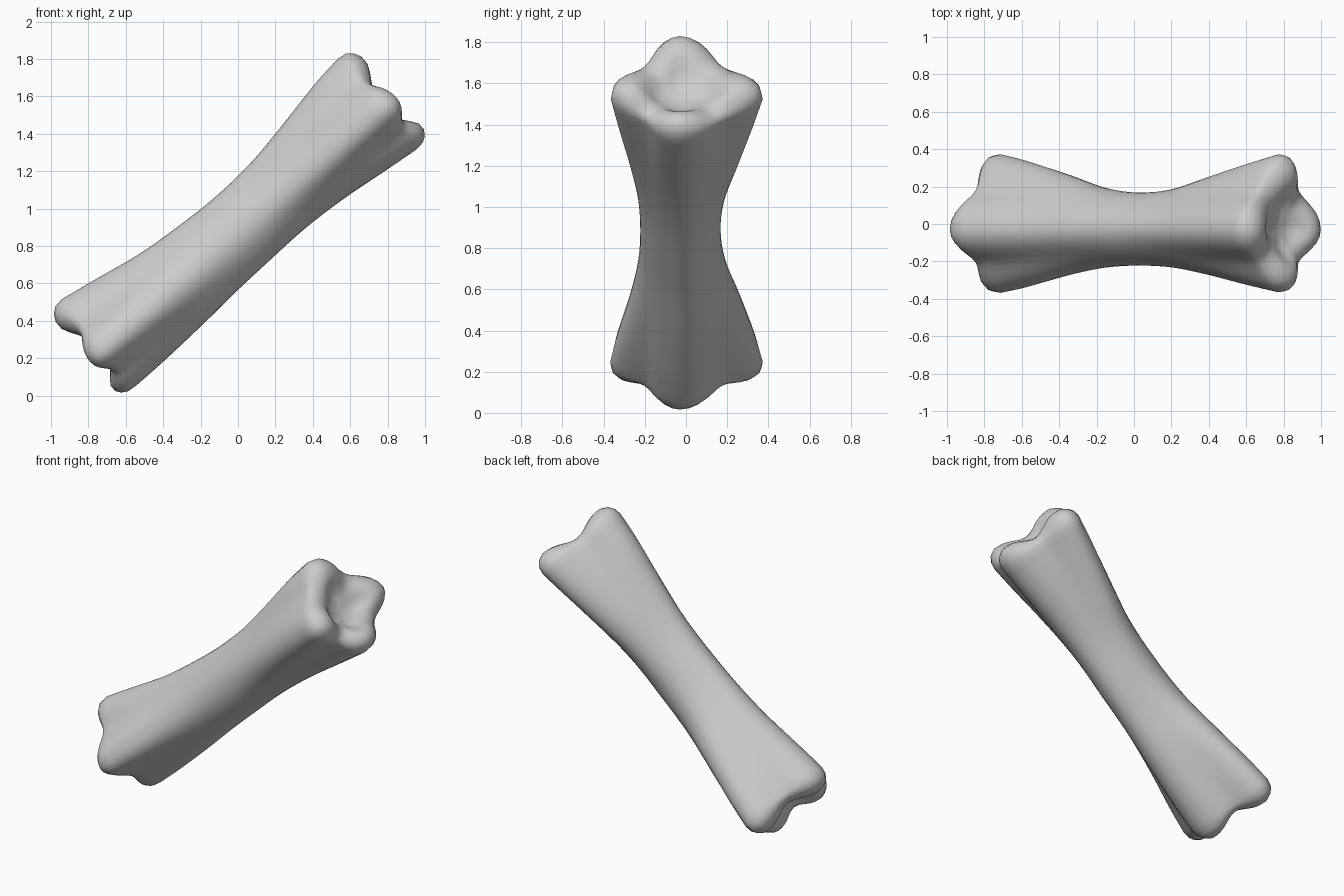
import bpy, bmesh, math
from mathutils import Vector

cube = bpy.data.objects.get("Cube")
if cube:
    bpy.data.objects.remove(cube)

grey = bpy.data.materials.new("bone_grey")
grey.use_nodes = True
colour = (0.6, 0.6, 0.6, 1)
grey.diffuse_color = colour
grey.node_tree.nodes["Principled BSDF"].inputs["Base Color"].default_value = colour

# Outline of the shaft: reach from the axis at each station along it
STATION = [-0.98, -0.8, -0.5, -0.25, 0, 0.25, 0.5, 0.8, 0.98]
UPPER = [0.308, 0.276, 0.22, 0.197, 0.187, 0.20, 0.24, 0.298, 0.32]
LOWER = [0.302, 0.30, 0.287, 0.27, 0.26, 0.254, 0.267, 0.302, 0.322]
BACK = [0.373, 0.338, 0.262, 0.193, 0.168, 0.188, 0.252, 0.33, 0.373]
FRONT = [0.368, 0.338, 0.273, 0.234, 0.222, 0.234, 0.273, 0.333, 0.365]
# End cap rings: scale, reach at the four knobs, reach at the notches
CAP = [(0.98, 1.03, 1.0), (0.91, 1.062, 1.015), (0.8, 1.082, 1.025),
       (0.66, 1.082, 1.025), (0.54, 1.062, 1.015), (0.42, 1.02, 1.0),
       (0.28, 0.985, 0.985)]
PIT = 0.975
SIDES, STEPS = 48, 4
CENTRE_Y, CENTRE_V = -0.03, -0.045
ALONG = Vector((0.758, 0, 0.652))
ACROSS = Vector((-0.652, 0, 0.758))
ORIGIN = Vector((0, 0, 0.92))


def spline(values, i, t):
    """Smooth curve through unevenly spaced stations."""
    def slope(k):
        lo, hi = max(k - 1, 0), min(k + 1, len(values) - 1)
        return (values[hi] - values[lo]) / (STATION[hi] - STATION[lo])
    h = STATION[i + 1] - STATION[i]
    a, b = values[i], values[i + 1]
    return ((2*t**3 - 3*t*t + 1) * a + (t**3 - 2*t*t + t) * h * slope(i)
            + (3*t*t - 2*t**3) * b + (t**3 - t*t) * h * slope(i + 1))


def place(u, y, v):
    return ORIGIN + ALONG * u + ACROSS * v + Vector((0, y, 0))


def lobe(angle):
    """One on the four ridges, zero halfway between them."""
    return math.cos(2 * angle) ** 2


def section(i, t):
    """Round in the middle of the shaft, four-lobed towards the ends."""
    u = STATION[i] + (STATION[i + 1] - STATION[i]) * t
    up, low, back, front = (spline(c, i, t) for c in (UPPER, LOWER, BACK, FRONT))
    waist = 0.95 - 0.21 * abs(u) ** 1.3
    points = []
    for k in range(SIDES):
        angle = math.tau * k / SIDES
        c, s = math.cos(angle), math.sin(angle)
        wide = back - CENTRE_Y if c > 0 else front + CENTRE_Y
        tall = up - CENTRE_V if s > 0 else low + CENTRE_V
        radius = waist + (1 - waist) * lobe(angle)
        points.append((radius * c * wide, radius * s * tall))
    return u, points


bm = bmesh.new()


def add_ring(points, scale, reach):
    return [bm.verts.new(place(reach(k), CENTRE_Y + y * scale, CENTRE_V + v * scale))
            for k, (y, v) in enumerate(points)]


def bridge(a, b):
    for k in range(SIDES):
        n = (k + 1) % SIDES
        bm.faces.new((a[k], a[n], b[n], b[k]))


# Shaft
sections = [section(i, j / STEPS) for i in range(len(STATION) - 1) for j in range(STEPS)]
sections.append(section(len(STATION) - 2, 1))
rings = [add_ring(points, 1, lambda k, u=u: u) for u, points in sections]
for a, b in zip(rings, rings[1:]):
    bridge(a, b)

# Knobbly ends with a hollow in the middle
for sign, ring, (u, points) in ((-1, rings[0], sections[0]), (1, rings[-1], sections[-1])):
    for scale, knob, notch in CAP:
        def reach(k):
            return sign * (notch + (knob - notch) * lobe(math.tau * k / SIDES))
        inner = add_ring(points, scale, reach)
        bridge(ring, inner)
        ring = inner
    hub = bm.verts.new(place(sign * PIT, CENTRE_Y, CENTRE_V))
    for k in range(SIDES):
        bm.faces.new((ring[k], ring[(k + 1) % SIDES], hub))

bmesh.ops.recalc_face_normals(bm, faces=bm.faces)
mesh = bpy.data.meshes.new("bone")
bm.to_mesh(mesh)
bm.free()
mesh.materials.append(grey)
bone = bpy.data.objects.new("bone", mesh)
bpy.context.collection.objects.link(bone)
bpy.context.view_layer.objects.active = bone
bone.select_set(True)
bpy.ops.object.shade_smooth_by_angle(angle=math.radians(40))
